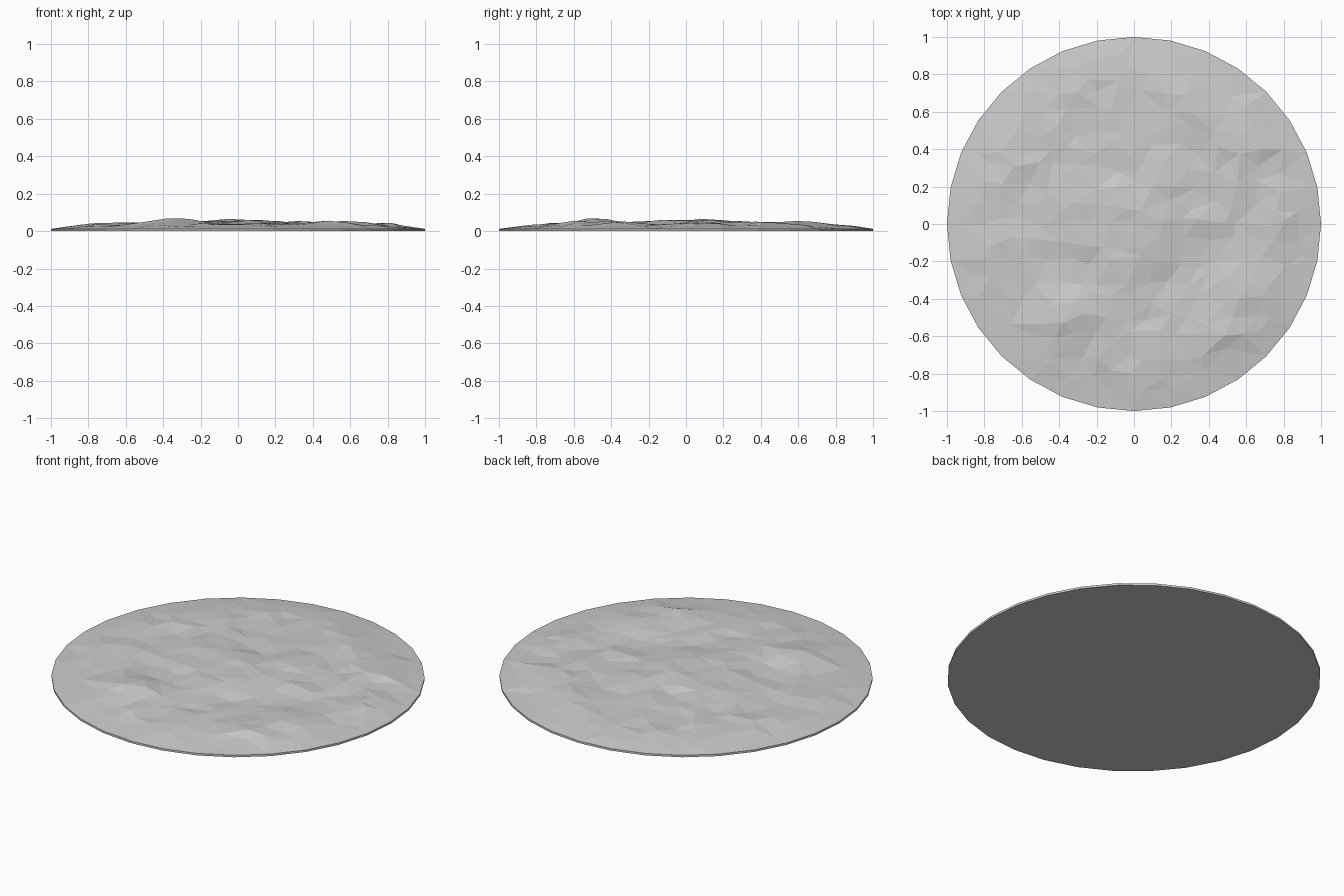
import bpy, bmesh, math, random
from mathutils import Vector, noise
from mathutils.geometry import delaunay_2d_cdt

if "Cube" in bpy.data.objects:
    bpy.data.objects.remove(bpy.data.objects["Cube"])

random.seed(4)
SIDES, RIM_Z = 32, 0.012

# Low mounds on the ground: x, y, radius, height
MOUNDS = [(-0.33, -0.5, 0.16, 0.026), (-0.24, 0.1, 0.2, 0.02),
          (0.1, 0.1, 0.24, 0.018), (0.02, -0.2, 0.13, 0.016),
          (0.6, 0.5, 0.15, 0.014), (0.55, -0.42, 0.16, 0.02),
          (0.3, -0.22, 0.13, -0.016), (-0.2, -0.65, 0.1, -0.012),
          (0.85, 0.1, 0.1, 0.016), (0.3, 0.55, 0.13, 0.014)]


def ground_height(x, y):
    r = math.hypot(x, y)
    edge = min(1.0, (1.0 - r) / 0.22)
    h = 0.026 + 0.008 * noise.noise(Vector((x * 4, y * 4, 3.7)))
    for mx, my, mr, mh in MOUNDS:
        h += mh * math.exp(-((x - mx) ** 2 + (y - my) ** 2) / mr ** 2)
    h += random.uniform(-0.008, 0.008)
    return RIM_Z + max(0.004, min(h, 0.062)) * edge


# Rim points, then jittered points scattered over the disc
pts = [Vector((math.cos(math.tau * i / SIDES), math.sin(math.tau * i / SIDES)))
       for i in range(SIDES)]
step = 0.115
for row in range(-9, 10):
    for col in range(-10, 11):
        x = (col + 0.5 * (row % 2)) * step + random.uniform(-0.035, 0.035)
        y = row * step * 0.87 + random.uniform(-0.035, 0.035)
        if math.hypot(x, y) < 0.92:
            pts.append(Vector((x, y)))

flat, _, tris, _, _, _ = delaunay_2d_cdt(pts, [], [list(range(SIDES))], 1, 1e-5)

# Rough faceted top
bm = bmesh.new()
verts = []
for p in flat:
    z = RIM_Z if p.length > 0.975 else ground_height(p.x, p.y)
    verts.append(bm.verts.new((p.x, p.y, z)))
for t in tris:
    bm.faces.new([verts[i] for i in t])

# Thin side wall and flat underside
border = [e for e in bm.edges if e.is_boundary]
new = bmesh.ops.extrude_edge_only(bm, edges=border)["geom"]
for v in new:
    if isinstance(v, bmesh.types.BMVert):
        v.co.z = 0.0
bmesh.ops.contextual_create(bm, geom=[e for e in bm.edges if e.is_boundary])
bmesh.ops.recalc_face_normals(bm, faces=bm.faces)

mesh = bpy.data.meshes.new("ground_disc")
bm.to_mesh(mesh)
bm.free()
disc = bpy.data.objects.new("ground_disc", mesh)
bpy.context.collection.objects.link(disc)
